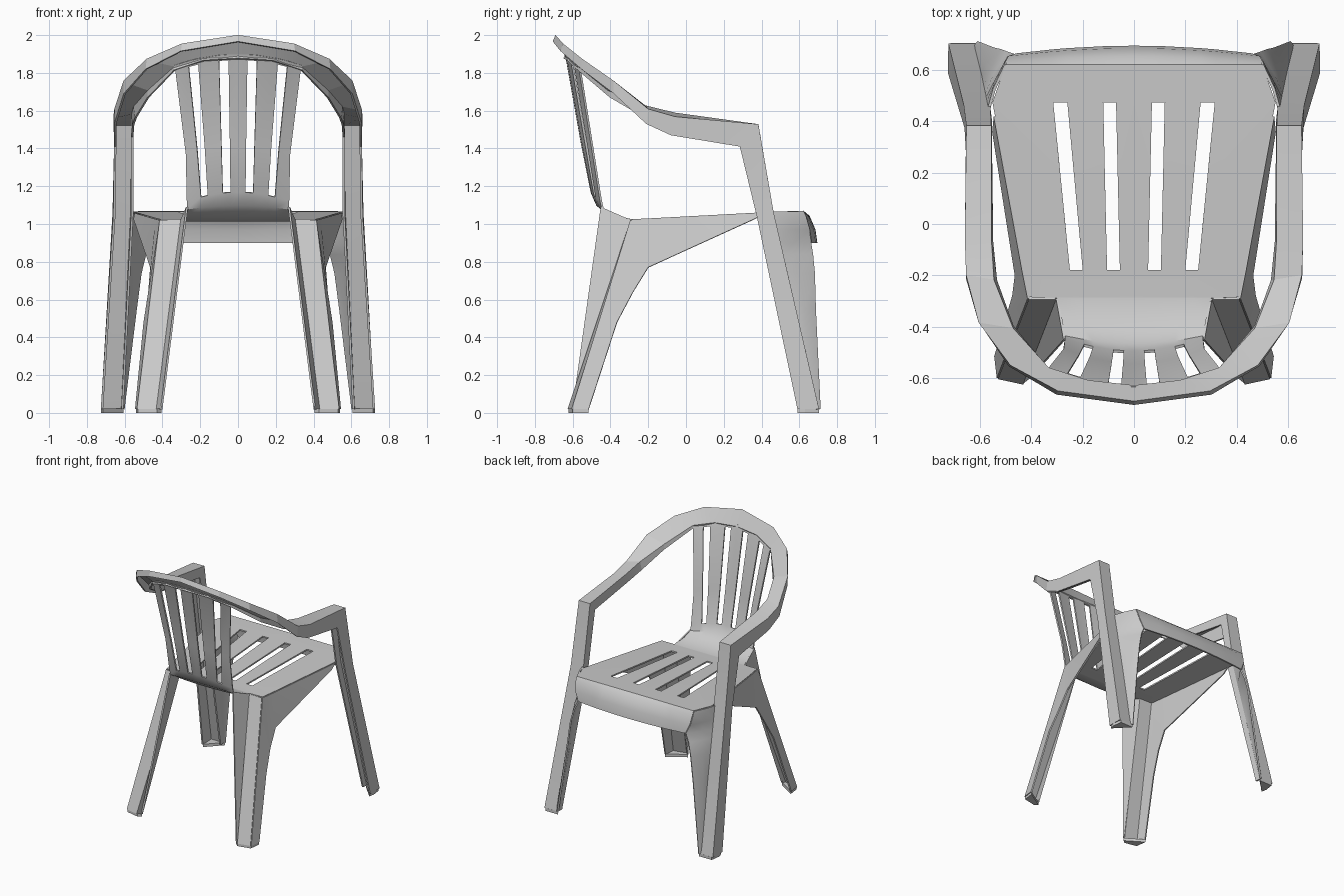
import bpy, bmesh
from mathutils import Vector

plastic = bpy.data.materials.new("light grey plastic")
plastic.diffuse_color = (0.6, 0.6, 0.6, 1)


def skin(name, rows, holes=(), thick=0.011, angle=0.2):
    """Loft a thin shell through rows of points, leaving out hole cells."""
    bm = bmesh.new()
    grid = [[bm.verts.new(p) for p in row] for row in rows]
    for r in range(len(rows) - 1):
        for c in range(len(rows[0]) - 1):
            if (r, c) not in holes:
                bm.faces.new((grid[r][c], grid[r][c + 1],
                              grid[r + 1][c + 1], grid[r + 1][c]))
    bmesh.ops.recalc_face_normals(bm, faces=bm.faces)
    return finish(name, bm, thick, angle)


def finish(name, bm, thick, angle):
    """Thicken the shell, then smooth it while keeping folds and rims sharp."""
    mesh = bpy.data.meshes.new(name)
    bm.to_mesh(mesh)
    bm.free()
    mesh.materials.append(plastic)
    ob = bpy.data.objects.new(name, mesh)
    bpy.context.collection.objects.link(ob)
    bpy.ops.object.select_all(action='DESELECT')
    ob.select_set(True)
    bpy.context.view_layer.objects.active = ob
    mod = ob.modifiers.new("thickness", 'SOLIDIFY')
    mod.thickness = thick
    mod.offset = 0
    bpy.ops.object.modifier_apply(modifier=mod.name)
    bpy.ops.object.shade_smooth_by_angle(angle=angle)
    return ob


def foot(name, pts):
    """Flat cap closing the bottom of a leg."""
    bm = bmesh.new()
    bm.faces.new([bm.verts.new((x, y, 0.011)) for x, y in pts])
    return finish(name, bm, 0.022, 0.2)


def flip(p, s):
    return (p[0] * s, p[1], p[2])


def mix(a, b, t):
    return tuple(Vector(a).lerp(Vector(b), t))


# Seat, front apron and backrest in one slotted shell
# y, z, four slot edges, half width, forward bow and drop at the sides
profile = [
    (0.69, 0.90, .07, .12, .26, .32, .46, -.03, 0),
    (0.68, 0.97, .07, .12, .26, .32, .49, -.03, 0),
    (0.65, 1.04, .07, .12, .26, .32, .50, -.02, 0),
    (0.62, 1.065, .07, .12, .26, .32, .50, 0, 0),
    (0.475, 1.06, .07, .12, .26, .315, .552, 0, 0),
    (-.18, 1.025, .055, .105, .20, .25, .432, 0, 0),
    (-.285, 1.02, .05, .09, .18, .23, .41, 0, 0),
    (-.29, 1.02, .05, .09, .18, .23, .30, 0, 0),
    (-.40, 1.045, .045, .085, .17, .21, .28, .02, 0),
    (-.47, 1.10, .042, .08, .16, .20, .27, .03, .02),
    (-.50, 1.17, .04, .08, .16, .195, .27, .05, .05),
    (-.55, 1.42, .043, .087, .175, .215, .275, .06, .05),
    (-.63, 1.87, .05, .10, .21, .26, .33, .07, .06),
    (-.64, 1.90, .05, .10, .21, .26, .34, .07, .06),
]
rows = []
for y, z, a, b, c, d, e, bow, drop in profile:
    xs = (-e, -d, -c, -b, -a, 0, a, b, c, d, e)
    rows.append([(x, y + bow * (x / e) ** 2, z - drop * (x / e) ** 2) for x in xs])
slots = {(r, c) for r in (4, 10, 11) for c in (1, 3, 6, 8)}
skin("seat_and_backrest", rows, slots, angle=0.6)

# Front legs, arms and top hoop: one channel band
# (inner flange, inner edge, outer edge, outer flange)
band = [
    ((.612, .655, .02), (.615, .70, .02), (.72, .70, .02), (.72, .59, .02)),
    ((.56, .405, 1.05), (.565, .455, 1.06), (.66, .46, 1.06), (.655, .375, 1.04)),
    ((.56, .325, 1.46), (.56, .38, 1.525), (.65, .38, 1.525), (.65, .285, 1.41)),
    ((.555, -.07, 1.525), (.56, -.06, 1.585), (.655, -.06, 1.565), (.65, -.08, 1.47)),
    ((.54, -.22, 1.565), (.55, -.22, 1.625), (.65, -.20, 1.605), (.65, -.21, 1.53)),
    ((.475, -.40, 1.67), (.475, -.41, 1.71), (.602, -.385, 1.755), (.60, -.38, 1.69)),
    ((.335, -.57, 1.815), (.335, -.565, 1.835), (.48, -.55, 1.87), (.485, -.55, 1.82)),
    ((.18, -.625, 1.865), (.18, -.615, 1.88), (.295, -.65, 1.95), (.30, -.66, 1.915)),
]
crown = ((0, -.645, 1.875), (0, -.635, 1.89), (0, -.69, 1.995), (0, -.70, 1.965))
hoop = band + [crown] + [[flip(p, -1) for p in st] for st in reversed(band)]
skin("front_legs_arms_and_hoop", hoop, thick=0.012)

for s, side in ((1, "right"), (-1, "left")):
    # Curved web from the apron end into the front leg
    inner = [(.50, .62, 1.065), (.50, .63, 1.04), (.49, .65, .97), (.46, .66, .90),
             (.49, .67, .84), (.515, .68, .74), (.54, .685, .55), (.605, .71, .02)]
    web = []
    for p in inner:
        q = mix(band[0][1], band[1][1], (p[2] - .02) / 1.04)
        m = mix(p, q, .5)
        web.append([flip(v, s) for v in (p, (m[0] + .012, m[1] - .01, m[2]), q)])
    skin(side + "_front_leg_web", web, angle=0.6)
    foot(side + "_front_foot", [(x * s, y) for x, y in
                                ((.605, .705), (.715, .705), (.725, .63), (.715, .59))])

    # Rear leg: folded strip narrowing to the foot
    top = [(.27, -.45, 1.09), (.30, -.29, 1.02), (.41, -.29, 1.02)]
    low = [(.405, -.60, .02), (.43, -.622, .02), (.53, -.60, .02)]
    skin(side + "_rear_leg", [[flip(p, s) for p in top], [flip(p, s) for p in low]])
    foot(side + "_rear_foot", [(x * s, y) for x, y in
                               ((.405, -.60), (.43, -.622), (.53, -.60), (.54, -.515))])

    # Side plate bracing the rear leg under the seat edge
    plate = [((.542, .42, 1.057), (.548, .36, 1.025)),
             ((.432, -.18, 1.025), (.46, -.20, .77)),
             ((.41, -.29, 1.02), (.47, -.28, .64)),
             (mix(top[2], low[2], .5), (.495, -.365, .48)),
             (low[2], (.54, -.515, .02))]
    skin(side + "_seat_side_plate", [[flip(p, s) for p in r] for r in plate])
